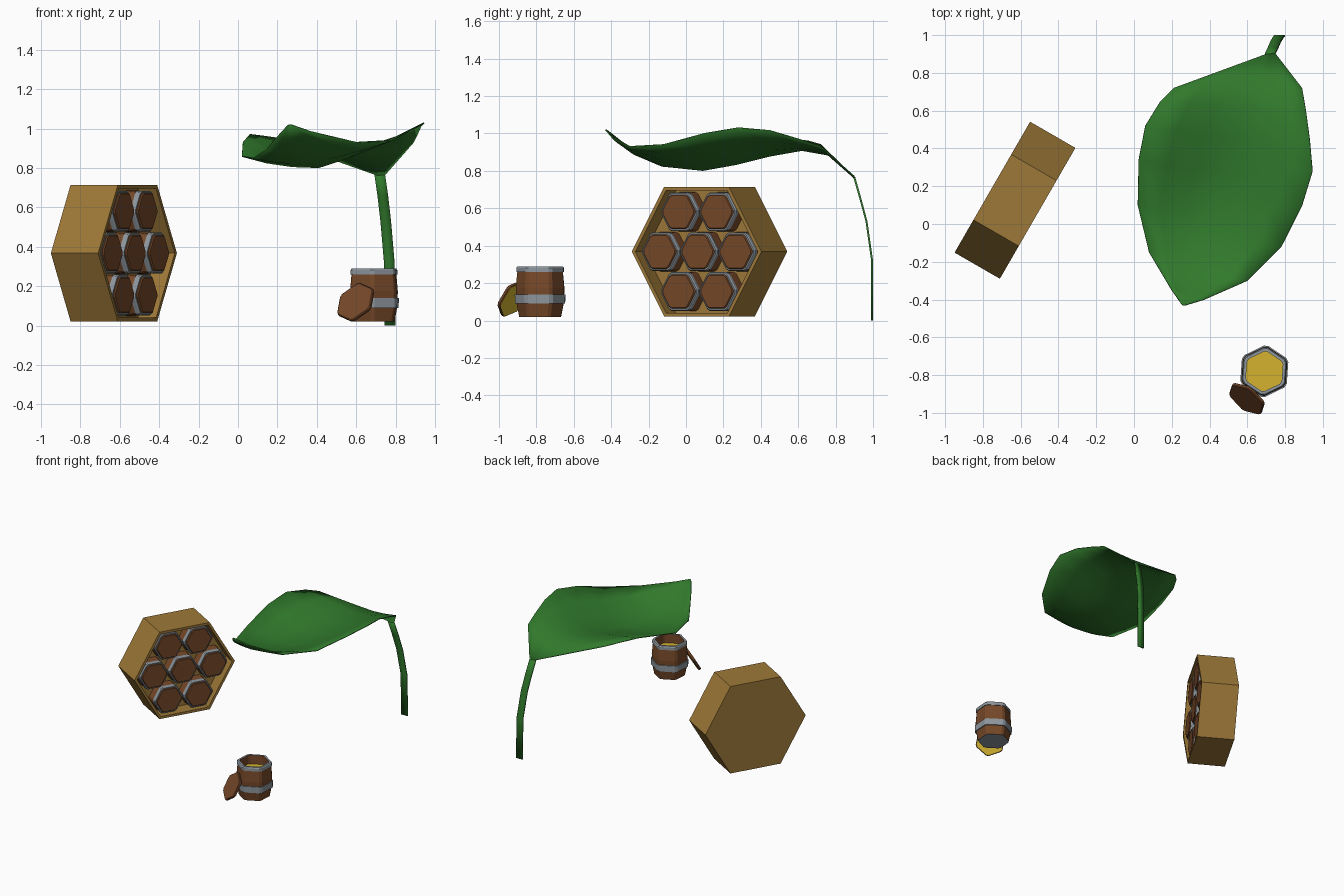
import bpy, bmesh, math
from mathutils import Matrix, Vector

if "Cube" in bpy.data.objects:
    bpy.data.objects.remove(bpy.data.objects["Cube"])


def mat(name, c):
    m = bpy.data.materials.new(name)
    m.diffuse_color = (*c, 1)
    m.use_nodes = True
    m.node_tree.nodes["Principled BSDF"].inputs["Base Color"].default_value = m.diffuse_color
    return m


GOLD = mat("comb gold", (0.34, 0.19, 0.04))
WOOD = mat("barrel wood", (0.18, 0.065, 0.022))
STEEL = mat("hoop steel", (0.27, 0.31, 0.34))
HONEY = mat("honey", (0.66, 0.45, 0.03))
GREEN = mat("leaf green", (0.03, 0.19, 0.025))
MATS = [GOLD, WOOD, STEEL, HONEY, GREEN]
G, W, S, H, L = range(5)


def frame(x, y, z, origin, s=1.0):
    m = Matrix((Vector(x) * s, Vector(y) * s, Vector(z) * s)).transposed().to_4x4()
    m.translation = Vector(origin)
    return m


def finish(name, bm, matrix=None):
    bmesh.ops.remove_doubles(bm, verts=bm.verts, dist=0.0002)
    me = bpy.data.meshes.new(name)
    bm.to_mesh(me)
    bm.free()
    for m in MATS:
        me.materials.append(m)
    if matrix:
        me.transform(matrix)
    ob = bpy.data.objects.new(name, me)
    bpy.context.collection.objects.link(ob)
    return ob


def hex_lathe(name, profile, matrix, start=0, chamfer=5):
    """Sweep (radius, height, colour of the next segment) round a hexagon."""
    angles = []
    for k in range(6):
        a = start + 60 * k
        angles += [a - chamfer, a + chamfer] if chamfer else [a]
    bm = bmesh.new()
    rings = []
    for r, z, _ in profile:
        if r == 0:
            rings.append([bm.verts.new((0, 0, z))] * len(angles))
        else:
            rings.append([bm.verts.new((r * math.cos(math.radians(a)),
                                        r * math.sin(math.radians(a)), z)) for a in angles])
    n = len(angles)
    for i in range(len(profile) - 1):
        for j in range(n):
            k = (j + 1) % n
            loop = [rings[i][j], rings[i][k], rings[i + 1][k], rings[i + 1][j]]
            f = bm.faces.new(list(dict.fromkeys(loop)))
            f.material_index = profile[i][2]
    return finish(name, bm, matrix)


# Barrel profiles: shared body, then either open with honey or closed by a lid
BODY = [(0, 0, S), (0.112, 0, W), (0.126, 0.07, S), (0.134, 0.07, S), (0.136, 0.12, S),
        (0.129, 0.12, W), (0.13, 0.155, W), (0.122, 0.24, S), (0.127, 0.24, S),
        (0.127, 0.262, S), (0.121, 0.27, S)]
OPEN = BODY + [(0.105, 0.27, W), (0.105, 0.2, H), (0, 0.2, H)]
CLOSED = BODY + [(0.112, 0.27, W), (0.112, 0.274, W), (0.106, 0.28, W), (0, 0.28, W)]

# Hexagonal comb box, open at the front
D, UP, N = Vector((0.5, 0.866, 0)), Vector((0, 0, 1)), Vector((0.866, -0.5, 0))
BACK = Vector((-0.75, 0.195, 0.368))
hex_lathe("comb_box", [(0, 0, G), (0.4, 0, G), (0.4, 0.277, G), (0.378, 0.277, G),
                       (0.378, 0.17, G), (0, 0.17, G)], frame(D, UP, N, BACK), chamfer=0)

# Seven barrels stacked 2-3-2
for row, count in ((-1, 2), (0, 3), (1, 2)):
    for i in range(count):
        o = BACK + D * (0.235 * (i - (count - 1) / 2)) + UP * (0.213 * row) + N * 0.018
        hex_lathe(f"stored_barrel_{row + 1}_{i}", CLOSED, frame(D, UP, N, o, 0.9))

# Open standing barrel
hex_lathe("open_barrel", OPEN, frame((1, 0, 0), (0, 1, 0), UP, (0.69, -0.78, 0.02)), start=26)

# Lid leaning on the barrel, honey on its inner side
hex_lathe("leaning_lid", [(0, -0.01, H), (0.105, -0.01, W), (0.11, -0.006, W),
                          (0.11, 0.006, W), (0.105, 0.01, W), (0, 0.01, W)],
          frame((0.8, -0.6, 0), (0.3, 0.4, 0.866), (-0.52, -0.69, 0.5), (0.598, -0.925, 0.118)),
          start=40)


def sheet(name, rows, thick):
    """Skin rows of points, running left to right, and give them thickness."""
    bm = bmesh.new()
    grid = [[bm.verts.new(p) for p in row] for row in rows]
    for a, b in zip(grid, grid[1:]):
        for i in range(len(a) - 1):
            f = bm.faces.new((a[i], b[i], b[i + 1], a[i + 1]))
            f.material_index = L
            f.smooth = True
    ob = finish(name, bm)
    mod = ob.modifiers.new("thickness", "SOLIDIFY")
    mod.thickness = thick
    mod.offset = 0
    bpy.context.view_layer.objects.active = ob
    ob.select_set(True)
    bpy.ops.object.shade_smooth_by_angle(angle=math.radians(40))
    ob.select_set(False)
    return ob


# Leaf: left edge, midrib and right edge at each station from stem to tip
STATIONS = [
    ((0.69, 0.895, 0.77), (0.72, 0.9, 0.762), (0.75, 0.9, 0.77)),
    ((0.21, 0.72, 0.94), (0.66, 0.76, 0.885), (0.89, 0.72, 0.93)),
    ((0.14, 0.65, 0.96), (0.58, 0.62, 0.91), (0.91, 0.60, 0.97)),
    ((0.06, 0.52, 0.97), (0.53, 0.45, 0.88), (0.93, 0.45, 1.015)),
    ((0.025, 0.34, 0.93), (0.47, 0.27, 0.835), (0.945, 0.28, 1.03)),
    ((0.02, 0.10, 0.86), (0.41, 0.09, 0.803), (0.89, 0.10, 1.0)),
    ((0.08, -0.15, 0.85), (0.36, -0.12, 0.825), (0.78, -0.12, 0.94)),
    ((0.14, -0.25, 0.89), (0.31, -0.28, 0.89), (0.60, -0.30, 0.93)),
    ((0.20, -0.35, 0.96), (0.28, -0.37, 0.955), (0.37, -0.40, 0.985)),
    ((0.25, -0.42, 1.015), (0.26, -0.43, 1.02), (0.27, -0.43, 1.02)),
]


def across(a, m, b, t):
    """Blend of a straight fold and a parabola through the three points."""
    a, m, b = Vector(a), Vector(m), Vector(b)
    fold = a.lerp(m, 2 * t) if t < 0.5 else m.lerp(b, 2 * t - 1)
    curve = a * ((1 - t) * (1 - 2 * t)) + m * (4 * t * (1 - t)) + b * (t * (2 * t - 1))
    return fold.lerp(curve, 0.5)


sheet("leaf", [[across(*s, i / 6) for i in range(7)] for s in STATIONS], 0.006)

# Flat ribbon stem curving from the ground to the leaf
STEM = [(0.772, 0.995, 0.0), (0.768, 0.995, 0.32), (0.75, 0.965, 0.53),
        (0.735, 0.93, 0.66), (0.72, 0.9, 0.765)]
sheet("leaf_stem", [[(x - 0.027, y, z), (x + 0.027, y, z)] for x, y, z in STEM], 0.01)
